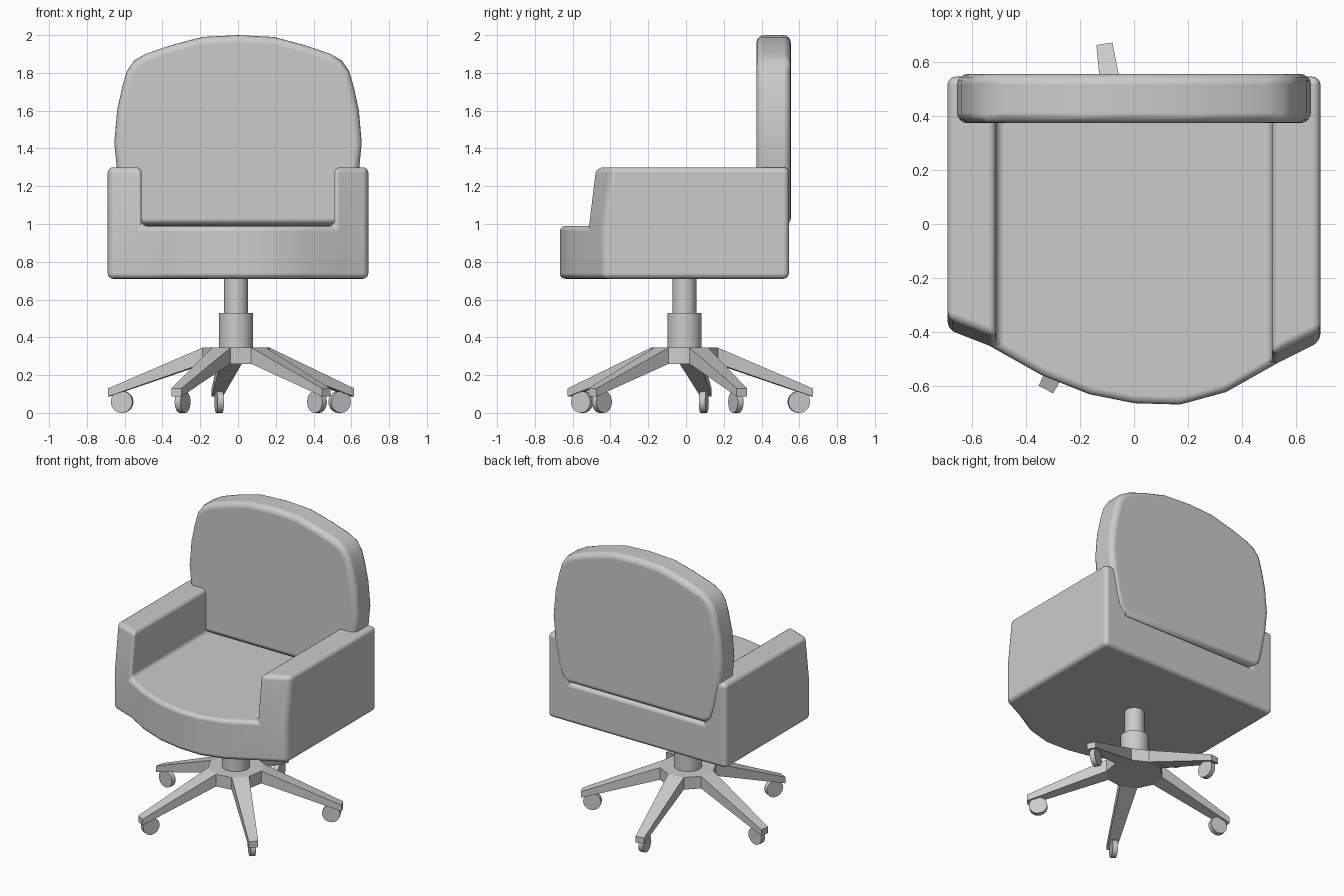
import bpy, math
from mathutils import Matrix, Vector

if "Cube" in bpy.data.objects:
    bpy.data.objects.remove(bpy.data.objects["Cube"])


def make(name, verts, faces, bevel=0.0, segments=4):
    me = bpy.data.meshes.new(name)
    me.from_pydata(verts, [], faces)
    ob = bpy.data.objects.new(name, me)
    bpy.context.collection.objects.link(ob)
    bpy.ops.object.select_all(action='DESELECT')
    ob.select_set(True)
    bpy.context.view_layer.objects.active = ob
    bpy.ops.object.mode_set(mode='EDIT')
    bpy.ops.mesh.select_all(action='SELECT')
    bpy.ops.mesh.normals_make_consistent(inside=False)
    bpy.ops.object.mode_set(mode='OBJECT')
    if bevel:
        for p in me.polygons:
            p.use_smooth = True
        m = ob.modifiers.new("soft_edges", 'BEVEL')
        m.width, m.segments = bevel, segments
        m.limit_method, m.angle_limit = 'ANGLE', math.radians(42)
        m.harden_normals = True
    return ob


def loft(name, a, b, bevel=0.0):
    """Closed solid between two matching rings."""
    n = len(a)
    faces = [tuple(range(n)), tuple(range(n, 2 * n))]
    faces += [(i, (i + 1) % n, n + (i + 1) % n, n + i) for i in range(n)]
    return make(name, list(a) + list(b), faces, bevel)


def cylinder(name, r, depth, matrix, sides=32):
    bpy.ops.mesh.primitive_cylinder_add(vertices=sides, radius=r, depth=depth)
    ob = bpy.context.object
    ob.name = name
    ob.matrix_world = matrix
    bpy.ops.object.shade_smooth_by_angle(angle=math.radians(35))
    return ob


# seat with integral armrests: one plan outline, arms raised at both sides
plan = [(-.69, .545), (-.69, -.39), (-.51, -.46), (-.34, -.56), (-.165, -.63),
        (0, -.663), (.17, -.668), (.34, -.622), (.51, -.525), (.69, -.435),
        (.69, .545), (.51, .545), (-.51, .545)]
n = len(plan)
verts = [(x, y, .71) for x, y in plan] + [(x, y, .99) for x, y in plan]
faces = [tuple(range(n)), tuple(n + i for i in (2, 3, 4, 5, 6, 7, 8, 11, 12))]
faces += [(i, (i + 1) % n, n + (i + 1) % n, n + i) for i in range(n)]
for arm in ((0, 1, 2, 12), (8, 9, 10, 11)):
    k = len(verts)
    for i in arm:
        x, y = plan[i]
        verts.append((x, y + (.04 if y < 0 else 0), 1.30))
    faces.append((k, k + 1, k + 2, k + 3))
    faces += [(n + arm[j], n + arm[(j + 1) % 4], k + (j + 1) % 4, k + j)
              for j in range(4)]
make("seat_and_armrests", verts, faces, .03)

# backrest
half = [(.54, .99), (.585, 1.03), (.61, 1.12), (.64, 1.28), (.655, 1.43),
        (.64, 1.60), (.612, 1.73), (.588, 1.81), (.55, 1.865), (.49, 1.90),
        (.36, 1.945), (.19, 1.99)]
ring = half + [(0, 2.0)] + [(-x, z) for x, z in reversed(half)]
loft("backrest", [(x, .373, z) for x, z in ring],
     [(x, .555, z) for x, z in ring], .04)

# gas lift column
C = Vector((-.01, -.008, 0))
cylinder("column", .063, .26, Matrix.Translation(C + Vector((0, 0, .60))))
cylinder("column_sleeve", .09, .20, Matrix.Translation(C + Vector((0, 0, .43))))

# ten-sided hub
R = .18
angles = [math.radians(98.4 + 18 + 36 * i) for i in range(10)]
hub = [(C.x + R * math.cos(a), C.y + R * math.sin(a)) for a in angles]
loft("base_hub", [(x, y, .26) for x, y in hub], [(x, y, .345) for x, y in hub])

# five tapered legs with casters
root_r, root_w = R * math.cos(math.pi / 10), R * math.sin(math.pi / 10)
for i in range(5):
    M = Matrix.Translation(C) @ Matrix.Rotation(math.radians(98.4 + 72 * i), 4, 'Z')

    def section(r, w, z0, z1):
        return [M @ Vector(p) for p in
                ((r, -w, z0), (r, w, z0), (r, w, z1), (r, -w, z1))]

    loft(f"base_leg_{i + 1}", section(root_r, root_w, .26, .345),
         section(.682, .03, .087, .13))
    cylinder(f"caster_{i + 1}", .058, .034,
             M @ Matrix.Translation((.612, 0, .058)) @ Matrix.Rotation(math.pi / 2, 4, 'X'), 20)
